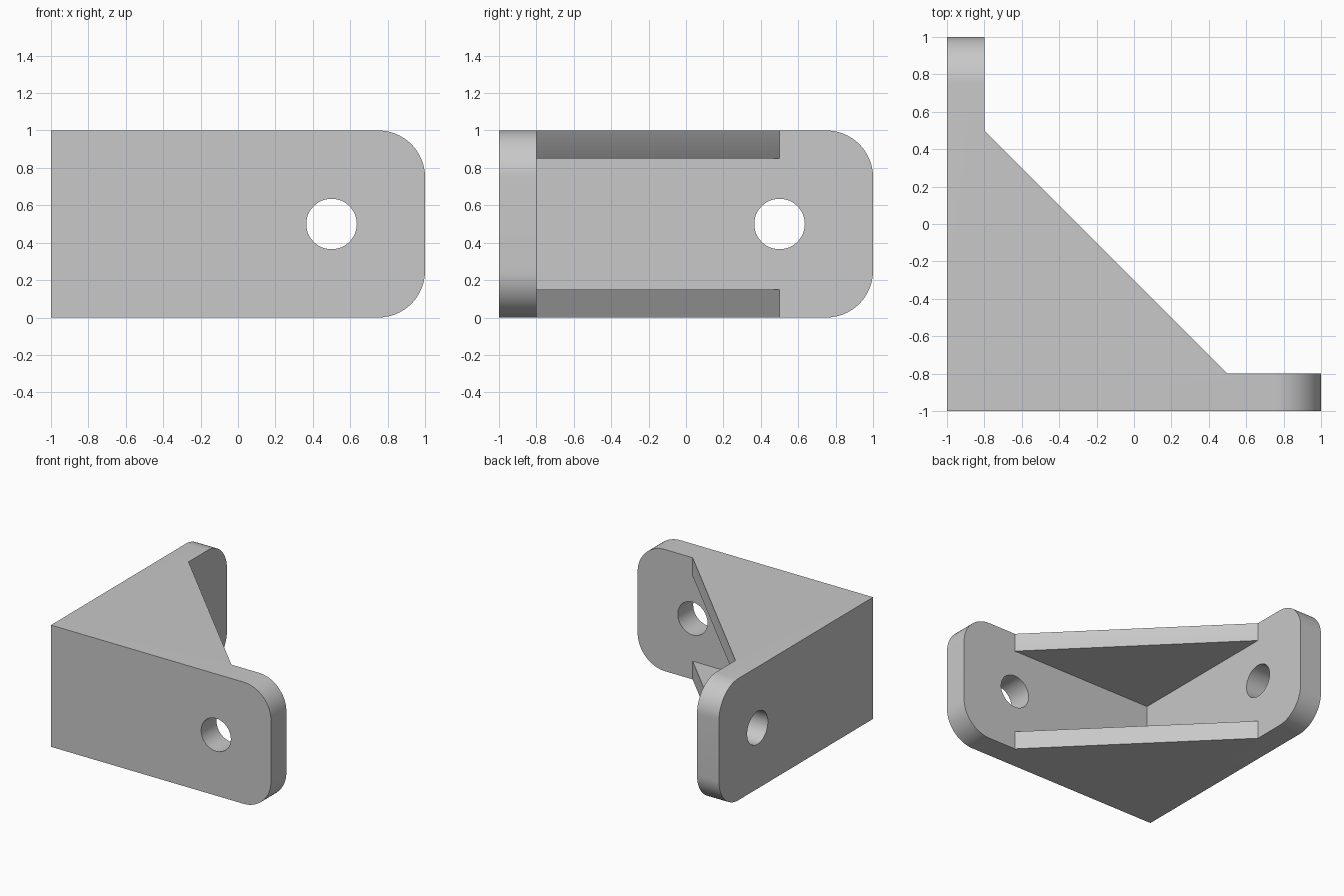
import bpy, bmesh, math
from mathutils import Matrix, Vector

if "Cube" in bpy.data.objects:
    bpy.data.objects.remove(bpy.data.objects["Cube"], do_unlink=True)

ARM = 0.2      # arm thickness
WEB = 0.15     # web thickness
GUSSET = 0.5   # where the web meets each arm
ROUND = 0.25   # radius of the arm corners
BORE = 0.135   # radius of the bolt holes
inner = ARM - 1

grey = bpy.data.materials.new("light_grey")
grey.use_nodes = True
colour = (0.58, 0.58, 0.58, 1)
grey.diffuse_color = colour
grey.node_tree.nodes["Principled BSDF"].inputs["Base Color"].default_value = colour


def make_object(name, bm):
    bmesh.ops.recalc_face_normals(bm, faces=bm.faces)
    mesh = bpy.data.meshes.new(name)
    bm.to_mesh(mesh)
    bm.free()
    mesh.materials.append(grey)
    obj = bpy.data.objects.new(name, mesh)
    bpy.context.collection.objects.link(obj)
    return obj


# Bracket body: the footprint extruded upwards
footprint = [(-1, -1), (1, -1), (1, inner), (GUSSET, inner),
             (inner, GUSSET), (inner, 1), (-1, 1)]
bm = bmesh.new()
base = bm.faces.new([bm.verts.new((x, y, 0)) for x, y in footprint])
top = bmesh.ops.extrude_face_region(bm, geom=[base])["geom"]
bmesh.ops.translate(bm, vec=(0, 0, 1),
                    verts=[v for v in top if isinstance(v, bmesh.types.BMVert)])

# Rounded corners at the free end of each arm
ends = [e for e in bm.edges
        if abs(e.verts[0].co.z - e.verts[1].co.z) < 0.01
        and any(all(v.co[axis] > 0.99 for v in e.verts) for axis in (0, 1))]
bmesh.ops.bevel(bm, geom=ends, offset=ROUND, offset_type='OFFSET',
                segments=16, profile=0.5, affect='EDGES')
bracket = make_object("corner_bracket", bm)

# Pocket between the two webs
bm = bmesh.new()
size = GUSSET - inner
middle = (GUSSET + inner) / 2
bmesh.ops.create_cube(bm, size=1, matrix=Matrix.Translation((middle, middle, 0.5))
                      @ Matrix.Diagonal((size, size, 1 - 2 * WEB, 1)))
cutters = [make_object("pocket_cutter", bm)]

# Bolt hole through each arm
for name, centre, axis in (("front_hole_cutter", (0.5, inner - ARM / 2, 0.5), 'X'),
                           ("side_hole_cutter", (inner - ARM / 2, 0.5, 0.5), 'Y')):
    bm = bmesh.new()
    bmesh.ops.create_cone(bm, cap_ends=True, segments=48, radius1=BORE, radius2=BORE,
                          depth=2 * ARM, matrix=Matrix.Translation(Vector(centre))
                          @ Matrix.Rotation(math.pi / 2, 4, axis))
    cutters.append(make_object(name, bm))

# Cut, then tidy away the cutters
bpy.ops.object.select_all(action='DESELECT')
bracket.select_set(True)
bpy.context.view_layer.objects.active = bracket
for cutter in cutters:
    cut = bracket.modifiers.new(cutter.name, 'BOOLEAN')
    cut.operation = 'DIFFERENCE'
    cut.solver = 'EXACT'
    cut.object = cutter
    bpy.ops.object.modifier_apply(modifier=cut.name)
    bpy.data.objects.remove(cutter, do_unlink=True)

bpy.ops.object.shade_smooth_by_angle(angle=math.radians(30))
